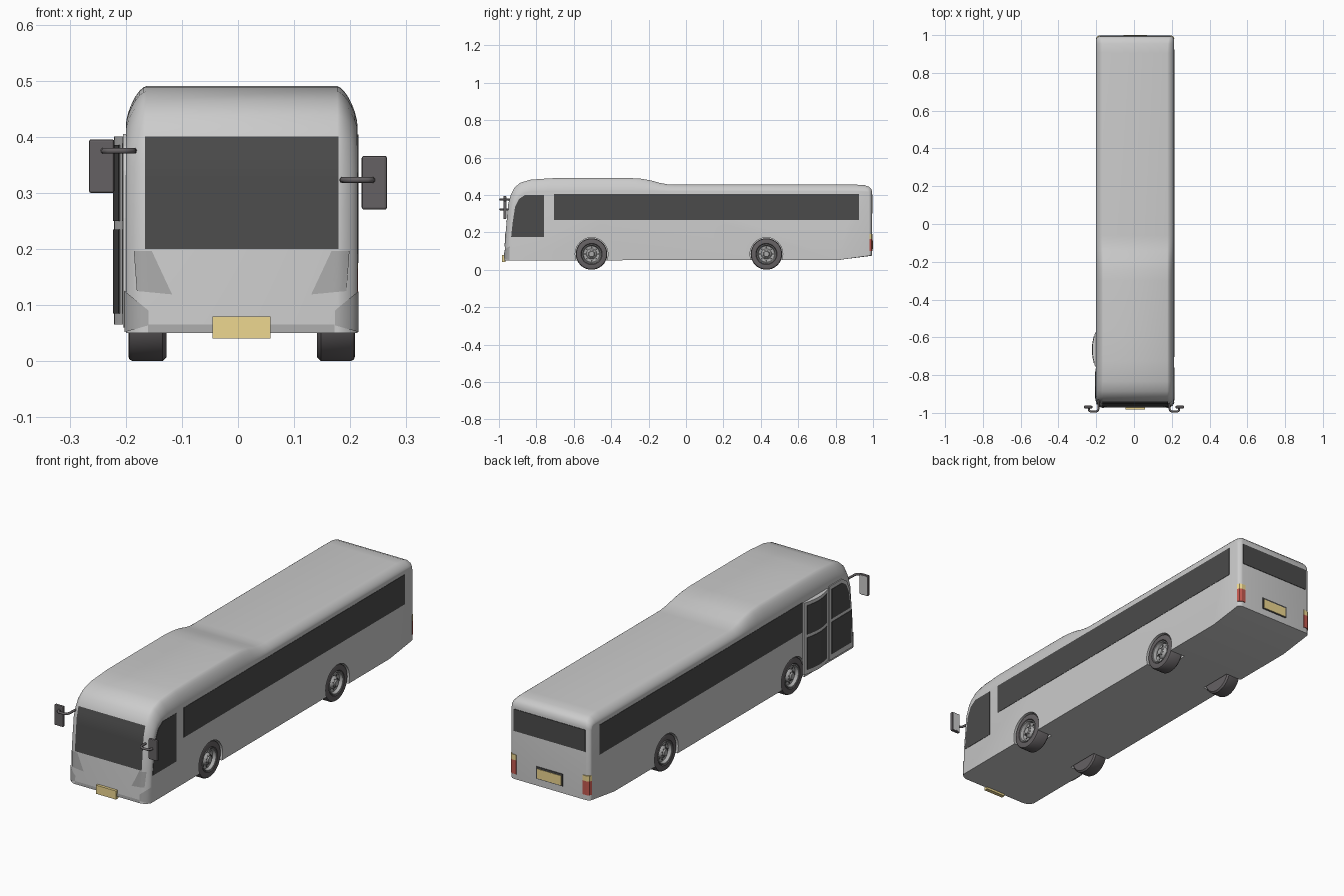
import bpy, bmesh, math

if "Cube" in bpy.data.objects:
    bpy.data.objects.remove(bpy.data.objects["Cube"])

CX, HW, POW = 0.0065, 0.2065, 1.3


def material(name, r, g, b):
    m = bpy.data.materials.new(name)
    m.diffuse_color = (r, g, b, 1)
    m.use_nodes = True
    m.node_tree.nodes["Principled BSDF"].inputs["Base Color"].default_value = m.diffuse_color
    return m


GLASS = material("dark_glass", .07, .07, .07)
RUBBER = material("rubber", .13, .12, .125)
LAMP = material("lamp_grey", .4, .4, .4)
YELLOW = material("yellow", .85, .68, .28)
RED = material("red", .55, .1, .08)


def finish(name, bm, mat=None, smooth=None):
    bmesh.ops.recalc_face_normals(bm, faces=bm.faces[:])
    me = bpy.data.meshes.new(name)
    bm.to_mesh(me)
    bm.free()
    ob = bpy.data.objects.new(name, me)
    bpy.context.collection.objects.link(ob)
    if mat:
        me.materials.append(mat)
    if smooth:
        bpy.ops.object.select_all(action='DESELECT')
        ob.select_set(True)
        bpy.context.view_layer.objects.active = ob
        bpy.ops.object.shade_smooth_by_angle(angle=math.radians(smooth))
    return ob


def prism(name, pts, axis, a, b, mat=None):
    """Extrude a 2D outline along axis from a to b."""
    bm = bmesh.new()
    def ring(h):
        return [bm.verts.new((h, p, q) if axis == 'x' else (p, h, q) if axis == 'y' else (p, q, h)) for p, q in pts]
    r0, r1 = ring(a), ring(b)
    bm.faces.new(r0)
    bm.faces.new(r1)
    n = len(pts)
    for i in range(n):
        bm.faces.new((r0[i], r0[(i + 1) % n], r1[(i + 1) % n], r1[i]))
    return finish(name, bm, mat)


def rect(a0, a1, b0, b1):
    return [(a0, b0), (a1, b0), (a1, b1), (a0, b1)]


def lathe(name, prof, x, y, z, s, mat, seg=40):
    """Spin (offset, radius) points around the x axis; s mirrors the side."""
    bm = bmesh.new()
    rings = []
    for o, r in prof:
        rings.append([bm.verts.new((x + s * o, y + r * math.cos(i * math.tau / seg), z + r * math.sin(i * math.tau / seg)))
                      for i in range(seg)])
    for p, q in zip(rings, rings[1:]):
        for i in range(seg):
            j = (i + 1) % seg
            bm.faces.new((p[i], p[j], q[j], q[i]))
    bmesh.ops.remove_doubles(bm, verts=bm.verts[:], dist=1e-5)
    return finish(name, bm, mat, 35)


# Body side profile: outer y, z, then side-wall y, z, then edge radius
PROFILE = [
    (.814, .052, .814, .052, .03), (-.972, .05, -.943, .05, .035), (-.964, .2, -.937, .2, .035),
    (-.951, .35, -.922, .34, .036), (-.937, .40, -.908, .375, .036), (-.918, .438, -.892, .395, .036),
    (-.886, .465, -.866, .410, .036), (-.833, .481, -.825, .418, .036), (-.726, .489, -.726, .42, .036),
    (-.60, .49, -.60, .42, .036), (-.30, .49, -.30, .42, .036), (-.245, .487, -.245, .42, .036),
    (-.19, .478, -.19, .42, .036), (-.14, .464, -.14, .42, .036), (-.095, .456, -.095, .42, .036),
    (-.06, .455, -.06, .42, .036), (.905, .455, .905, .42, .036), (.955, .452, .95, .42, .033),
    (.98, .443, .967, .42, .028), (.992, .43, .976, .415, .024), (.995, .41, .98, .40, .02),
    (.995, .075, .98, .075, .02)]

bm = bmesh.new()
SEG = 7
rings = []
for s in (-1, 1):
    arcs = []
    for k in range(SEG + 1):
        a = math.pi / 2 * k / SEG
        c, t = max(math.cos(a), 0) ** POW, math.sin(a) ** POW
        arcs.append([bm.verts.new((CX + s * (HW - r * (1 - c)), yi + (y - yi) * t, zi + (z - zi) * t))
                     for y, z, yi, zi, r in PROFILE])
    rings += arcs if s < 0 else arcs[::-1]
for p, q in zip(rings, rings[1:]):
    for i in range(len(PROFILE)):
        j = (i + 1) % len(PROFILE)
        bm.faces.new((p[i], p[j], q[j], q[i]))
bm.faces.new(rings[0])
bm.faces.new(rings[-1])
bmesh.ops.remove_doubles(bm, verts=bm.verts[:], dist=1e-6)
body = finish("body", bm)

# Wheel arches cut into the body
AXLES = (-.505, .43)
for y in AXLES:
    for s in (-1, 1):
        bpy.ops.mesh.primitive_cylinder_add(vertices=48, radius=.0875, depth=.14, location=(CX + s * .195, y, .084),
                                            rotation=(0, math.pi / 2, 0))
        cutter = bpy.context.object
        mod = body.modifiers.new("arch", 'BOOLEAN')
        mod.operation, mod.object, mod.solver = 'DIFFERENCE', cutter, 'EXACT'
        bpy.context.view_layer.objects.active = body
        bpy.ops.object.modifier_apply(modifier="arch")
        bpy.data.objects.remove(cutter)
bpy.ops.object.select_all(action='DESELECT')
body.select_set(True)
bpy.ops.object.shade_smooth_by_angle(angle=math.radians(35))


def front_point(x, z, lift=.002):
    """Point on the rounded front surface, lifted slightly."""
    for (y0, z0, i0, _, _), (y1, z1, i1, _, _) in zip(PROFILE[1:5], PROFILE[2:6]):
        if z <= z1:
            break
    f = (z - z0) / (z1 - z0)
    yo, yi = y0 + (y1 - y0) * f, i0 + (i1 - i0) * f
    u = min(1, max(0, (abs(x - CX) - HW + .035) / .035))
    t = (1 - u ** (2 / POW)) ** (POW / 2)
    return (x + math.copysign(lift * u, x), yi + (yo - yi) * t - lift, z)


def front_patch(name, quad, mat, nu=8, nv=8):
    """Quad of (x, z): bottom-left, bottom-right, top-right, top-left."""
    bm = bmesh.new()
    a, b, c, d = quad
    g = []
    for j in range(nv + 1):
        v = j / nv
        row = []
        for i in range(nu + 1):
            u = i / nu
            x, z = ((a[k] * (1 - u) + b[k] * u) * (1 - v) + (d[k] * (1 - u) + c[k] * u) * v for k in (0, 1))
            row.append(bm.verts.new(front_point(x, z)))
        g.append(row)
    for j in range(nv):
        for i in range(nu):
            bm.faces.new((g[j][i], g[j][i + 1], g[j + 1][i + 1], g[j + 1][i]))
    return finish(name, bm, mat, 30)


# Front: windscreen, lower strip, headlights, corner lamps, number plate
front_patch("windscreen", rect(-.166, .179, .2, .40), GLASS)
front_patch("lower_strip", rect(-.16, .172, .051, .065), LAMP)
for s, side in ((-1, "left"), (1, "right")):
    def m(pts):
        return [(CX + s * x, z) for x, z in pts]
    front_patch(side + "_headlight", m([(.124, .119), (.186, .125), (.191, .196), (.160, .196)]), LAMP)
    front_patch(side + "_corner_lamp", m([(.166, .064), (.2065, .052), (.2065, .125), (.166, .09)]), LAMP)
prism("front_plate", rect(-.045, .058, .04, .08), 'y', -.983, -.965, YELLOW)

# Side windows
L, R = CX - HW, CX + HW
CAB = [(-.76, .40), (-.86, .40), (-.893, .378), (-.914, .335), (-.927, .25)]
prism("right_cab_window", [(-.935, .175), (-.76, .175)] + CAB, 'x', R - .002, R + .0015, GLASS)
prism("right_window", rect(-.705, .925, .265, .404), 'x', R - .002, R + .0015, GLASS)
prism("left_window", rect(-.57, .925, .265, .404), 'x', L - .0015, L + .002, GLASS)

# Front door leaf, flush with the left wall
prism("front_door", [(-.938, .06), (-.765, .06), (-.765, .405)] + [(y, z + .005) for y, z in CAB[1:]],
      'x', L - .005, L + .002)
prism("front_door_upper_glass", [(-.918, .25), (-.78, .25), (-.78, .388), (-.858, .388), (-.885, .37), (-.905, .33)],
      'x', L - .007, L, GLASS)
prism("front_door_lower_glass", rect(-.924, -.78, .085, .235), 'x', L - .007, L, GLASS)


# Rear door leaf, bowed outwards
def bow(t0, t1, lift):
    pts = []
    for i in range(11):
        t = t0 + (t1 - t0) * i / 10
        pts.append((-.206 - .015 * math.sin(math.pi * t) - lift, -.755 + .18 * t))
    return pts + [(-.199, pts[-1][1]), (-.199, pts[0][1])]


prism("rear_door", bow(0, 1, 0), 'z', .065, .40)
prism("rear_door_lower_glass", bow(.1, .9, .002), 'z', .085, .235, GLASS)
prism("rear_door_upper_glass", bow(.1, .9, .002), 'z', .25, .385, GLASS)

# Rear window, plate and tail lights
prism("rear_window", rect(-.178, .191, .30, .402), 'y', .99, .9975, GLASS)
prism("rear_plate_frame", rect(-.062, .075, .108, .165), 'y', .99, .998, GLASS)
prism("rear_plate", rect(-.056, .069, .112, .156), 'y', .99, 1.0, YELLOW)
for s in (-1, 1):
    for name, z0, z1, mat in (("tail_light", .10, .165, RED), ("turn_light", .165, .19, YELLOW)):
        prism(name, [(CX + s * .172, .99), (CX + s * .172, .998), (CX + s * .192, .998), (CX + s * .203, .992),
                     (CX + s * .2075, .981), (CX + s * .2, .978)], 'z', z0, z1, mat)

# Wheels
TYRE = [(-.068, 0), (-.068, .077), (-.061, .084), (-.008, .084), (-.002, .081), (0, .075), (0, .057), (-.006, .052)]
RIM = [(-.008, .053), (-.001, .052), (-.002, .048), (-.016, .043), (-.018, .028), (-.008, .023), (-.004, .016),
       (.002, .014), (.002, 0)]
for y in AXLES:
    for s in (-1, 1):
        x = CX + s * .202
        lathe("tyre", TYRE, x, y, .084, s, RUBBER)
        lathe("rim", RIM, x, y, .084, s, LAMP)
        for i in range(8):
            a = i * math.tau / 8
            lathe("rim_hole", [(-.02, .0045), (-.0155, .0045), (-.0155, 0)], x, y + .035 * math.cos(a),
                  .084 + .035 * math.sin(a), s, GLASS, 10)
            lathe("wheel_nut", [(-.01, .002), (-.003, .002), (-.003, 0)], x, y + .019 * math.cos(a + .39),
                  .084 + .019 * math.sin(a + .39), s, RUBBER, 6)

# Mirrors: bent arm, rounded head, pale glass on the back
for s, side, z, zc in ((-1, "left", .375, .3475), (1, "right", .323, .318)):
    cu = bpy.data.curves.new(side + "_mirror_arm", 'CURVE')
    cu.dimensions, cu.bevel_depth, cu.bevel_resolution, cu.use_fill_caps = '3D', .0055, 3, True
    path = [(.185, -.915), (.187, -.975), (.191, -.988), (.203, -.9935), (.230, -.9935), (.238, -.986), (.24, -.97)]
    sp = cu.splines.new('POLY')
    sp.points.add(len(path) - 1)
    for p, (x, y) in zip(sp.points, path):
        p.co = (s * x, y, z, 1)
    cu.materials.append(RUBBER)
    bpy.context.collection.objects.link(bpy.data.objects.new(side + "_mirror_arm", cu))
    head = prism(side + "_mirror_head", rect(s * .243 - .0225, s * .243 + .0225, zc - .048, zc + .048), 'y',
                 -.976, -.962, RUBBER)
    bev = head.modifiers.new("bevel", 'BEVEL')
    bev.width, bev.segments = .004, 2
    prism(side + "_mirror_glass", rect(s * .243 - .018, s * .243 + .018, zc - .043, zc + .043), 'y', -.963, -.961)
